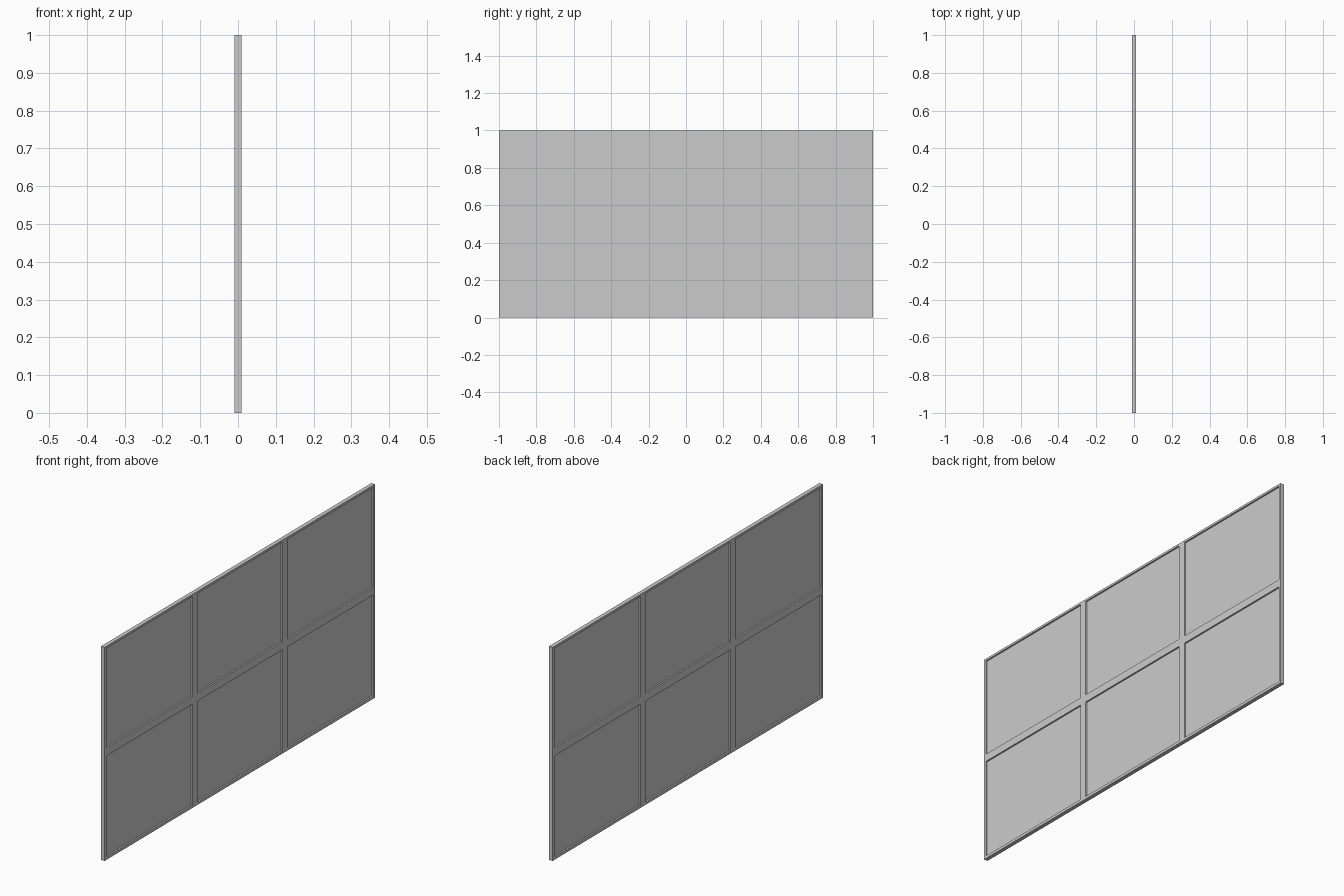
import bpy, bmesh

if "Cube" in bpy.data.objects:
    bpy.data.objects.remove(bpy.data.objects["Cube"])

DEPTH = 0.019         # frame thickness along x
PANE = 0.004          # glass thickness
Y = [-1, -0.988, -0.351, -0.315, 0.315, 0.351, 0.988, 1]   # stile / opening lines
Z = [0, 0.013, 0.486, 0.522, 0.99, 1]                      # rail / opening lines


def is_opening(i, j):
    return i % 2 == 1 and j % 2 == 1


def add_object(name, bm, thickness):
    mesh = bpy.data.meshes.new(name)
    bm.normal_update()
    bm.to_mesh(mesh)
    bm.free()
    obj = bpy.data.objects.new(name, mesh)
    bpy.context.collection.objects.link(obj)
    solid = obj.modifiers.new("thickness", 'SOLIDIFY')
    solid.thickness = thickness
    solid.offset = 0
    return obj


# Frame: one flat lattice with six openings, thickened evenly both ways
bm = bmesh.new()
v = [[bm.verts.new((0, y, z)) for z in Z] for y in Y]
for i in range(len(Y) - 1):
    for j in range(len(Z) - 1):
        if not is_opening(i, j):
            bm.faces.new((v[i][j], v[i + 1][j], v[i + 1][j + 1], v[i][j + 1]))
for vert in [w for w in bm.verts if not w.link_faces]:
    bm.verts.remove(vert)
add_object("window_frame", bm, DEPTH)

# Panes: a thin sheet filling each opening
for i in range(1, len(Y) - 1, 2):
    for j in range(1, len(Z) - 1, 2):
        bm = bmesh.new()
        corners = [(Y[i], Z[j]), (Y[i + 1], Z[j]), (Y[i + 1], Z[j + 1]), (Y[i], Z[j + 1])]
        bm.faces.new([bm.verts.new((0, y, z)) for y, z in corners])
        add_object(f"pane_{i // 2 + 1}_{j // 2 + 1}", bm, PANE)
